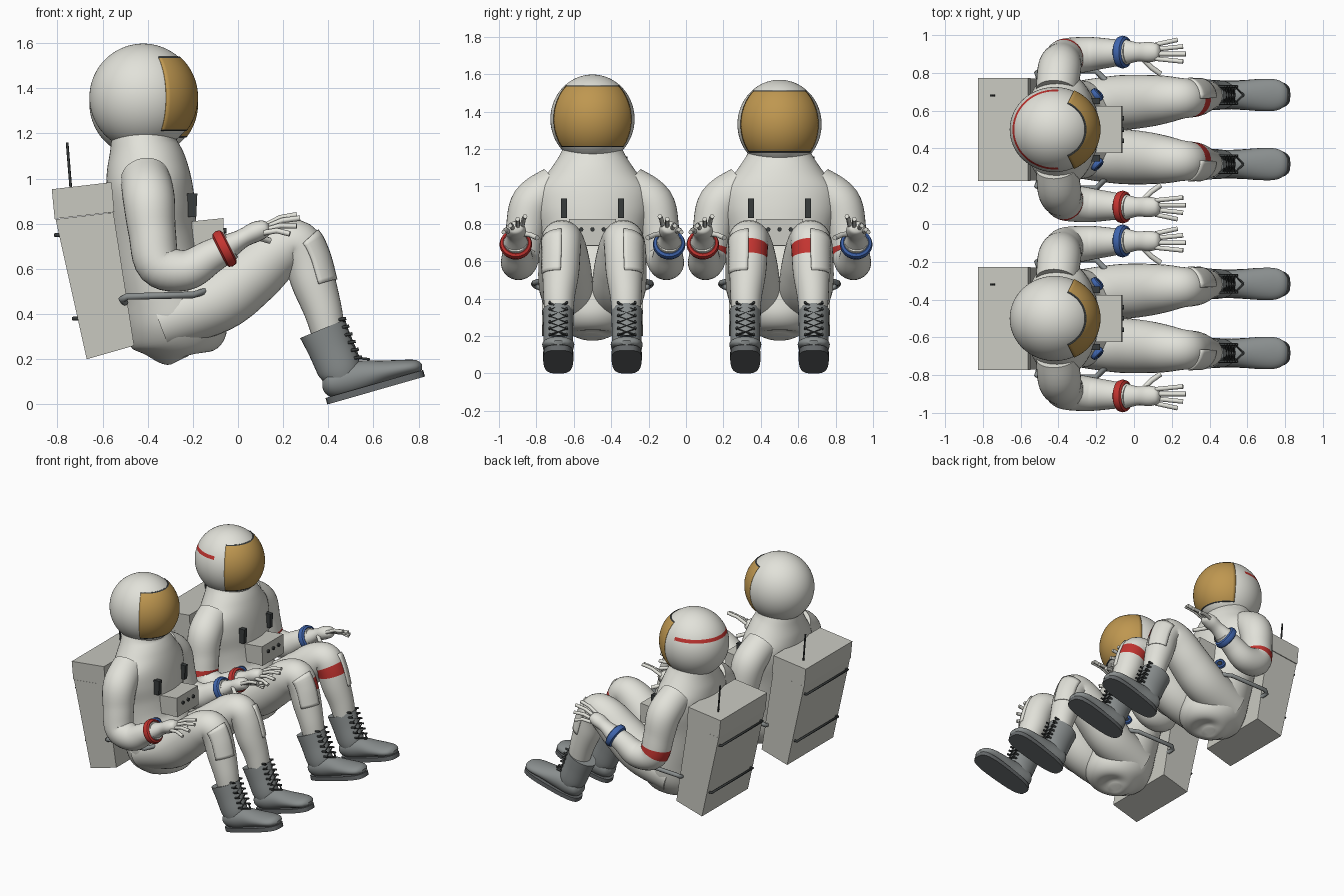
import bpy, bmesh
from math import sin, cos, pi, radians, asin, atan2, degrees
from mathutils import Vector, Matrix

if "Cube" in bpy.data.objects:
    bpy.data.objects.remove(bpy.data.objects["Cube"])


def material(name, r, g, b):
    m = bpy.data.materials.new(name)
    m.use_nodes = True
    m.diffuse_color = (r, g, b, 1)
    m.node_tree.nodes["Principled BSDF"].inputs["Base Color"].default_value = (r, g, b, 1)
    return m


SUIT = material("suit white", .76, .76, .70)
PACK = material("pack grey", .58, .58, .53)
BOOT = material("boot grey", .25, .27, .27)
SOLE = material("sole grey", .13, .14, .145)
DARK = material("dark trim", .04, .045, .045)
GOLD = material("visor gold", .52, .31, .08)
RED = material("marking red", .55, .035, .03)
BLUE = material("ring blue", .05, .13, .42)


def finish(name, bm, mats, cy, solid=0):
    """Turn a bmesh into a smooth shaded object at the seat position."""
    me = bpy.data.meshes.new(name)
    bm.to_mesh(me)
    bm.free()
    for m in mats:
        me.materials.append(m)
    me.shade_smooth()
    me.set_sharp_from_angle(angle=radians(38))
    ob = bpy.data.objects.new(name, me)
    ob.location.y = cy
    bpy.context.scene.collection.objects.link(ob)
    if solid:
        mod = ob.modifiers.new("thickness", "SOLIDIFY")
        mod.thickness = solid
    return ob


def spline(keys, steps):
    """Catmull-Rom through the key rings."""
    ks = [Vector(k) for k in keys]
    out = []
    for i in range(len(ks) - 1):
        a, b, c, d = ks[max(i - 1, 0)], ks[i], ks[i + 1], ks[min(i + 2, len(ks) - 1)]
        for k in range(steps):
            t = k / steps
            out.append(.5 * (2 * b + (c - a) * t + (2 * a - 5 * b + 4 * c - d) * t * t
                             + (3 * b - a - 3 * c + d) * t ** 3))
    return out + [ks[-1]]


def tube(name, keys, mats, cy, aspect=1, rule=None, sides=32, steps=6, solid=0):
    """Loft rings (x, y, z, depth radius, optional width radius); rule picks or drops faces."""
    rings = spline([tuple(k) if len(k) == 5 else (*k, k[3] * aspect) for k in keys], steps)
    pts = [Vector(r[:3]) for r in rings]
    bm = bmesh.new()
    loops = []
    for i, r in enumerate(rings):
        t = (pts[min(i + 1, len(pts) - 1)] - pts[max(i - 1, 0)]).normalized()
        side = Vector((0, 1, 0))
        side = (side - t * side.dot(t)).normalized()
        n = t.cross(side)
        loops.append([bm.verts.new(pts[i] + side * cos(a) * r[4] + n * sin(a) * r[3])
                      for a in (2 * pi * j / sides for j in range(sides))])
    for i in range(len(loops) - 1):
        for j in range(sides):
            a = 2 * pi * (j + .5) / sides
            pick = rule((i + .5) / steps, cos(a), sin(a)) if rule else 0
            if pick is not None:
                k = (j + 1) % sides
                f = bm.faces.new((loops[i][j], loops[i][k], loops[i + 1][k], loops[i + 1][j]))
                f.material_index = pick
    if not solid:
        bm.faces.new(loops[0][::-1])
        bm.faces.new(loops[-1])
    else:
        bmesh.ops.delete(bm, geom=[v for v in bm.verts if not v.link_faces], context="VERTS")
    return finish(name, bm, mats, cy, solid)


def ball(name, centre, size, mats, cy, rule=None, solid=0, u=72, v=90):
    """Ellipsoid whose faces are painted or dropped by latitude and azimuth."""
    bm = bmesh.new()
    bmesh.ops.create_uvsphere(bm, u_segments=u, v_segments=v, radius=1)
    gone = []
    for f in bm.faces:
        c = f.calc_center_median().normalized()
        pick = rule(degrees(asin(c.z)), abs(degrees(atan2(c.y, c.x)))) if rule else 0
        if pick is None:
            gone.append(f)
        else:
            f.material_index = pick
    bmesh.ops.delete(bm, geom=gone, context="FACES")
    bmesh.ops.transform(bm, verts=bm.verts, matrix=Matrix.Translation(centre) @ Matrix.Diagonal((*size, 1)))
    return finish(name, bm, mats, cy, solid)


def prism(name, outline, depth, mat, cy, matrix=Matrix(), bevel=0):
    """Extrude an outline in x-z symmetrically along y."""
    bm = bmesh.new()
    f = bm.faces.new([bm.verts.new((x, -depth, z)) for x, z in outline])
    new = bmesh.ops.extrude_face_region(bm, geom=[f])["geom"]
    bmesh.ops.translate(bm, verts=[g for g in new if isinstance(g, bmesh.types.BMVert)], vec=(0, 2 * depth, 0))
    bmesh.ops.recalc_face_normals(bm, faces=bm.faces)
    bmesh.ops.transform(bm, verts=bm.verts, matrix=matrix)
    return finish(name, bm, [mat], cy)


def rod(name, points, radius, mat, cy):
    cu = bpy.data.curves.new(name, "CURVE")
    cu.dimensions = "3D"
    cu.bevel_depth = radius
    cu.bevel_resolution = 2
    cu.use_fill_caps = True
    sp = cu.splines.new("POLY")
    sp.points.add(len(points) - 1)
    for p, co in zip(sp.points, points):
        p.co = (*co, 1)
    cu.materials.append(mat)
    ob = bpy.data.objects.new(name, cu)
    ob.location.y = cy
    bpy.context.scene.collection.objects.link(ob)


def ring(name, centre, axis, major, minor, mat, cy):
    bm = bmesh.new()
    n, m = 32, 8
    grid = [[bm.verts.new(((major + minor * cos(b)) * cos(a), (major + minor * cos(b)) * sin(a), 1.4 * minor * sin(b)))
             for b in (2 * pi * j / m for j in range(m))] for a in (2 * pi * i / n for i in range(n))]
    for i in range(n):
        for j in range(m):
            p, q = grid[i], grid[(i + 1) % n]
            bm.faces.new((p[j], q[j], q[(j + 1) % m], p[(j + 1) % m]))
    turn = Vector(axis).to_track_quat("Z", "Y").to_matrix().to_4x4()
    bmesh.ops.transform(bm, verts=bm.verts, matrix=Matrix.Translation(centre) @ turn)
    finish(name, bm, [mat], cy)


def limbs(s, tag, cy, marked):
    # arm, glove and wrist ring
    arm = [(-.41, .2, 1.0, .11), (-.395, .32, .91, .115), (-.38, .36, .76, .105), (-.35, .385, .62, .1),
           (-.23, .4, .595, .09), (-.12, .405, .655, .075), (-.03, .41, .705, .062)]
    tube(tag + "arm", [(x, s * y, z, r) for x, y, z, r in arm], [SUIT, RED], cy,
         rule=lambda u, c, n: int(marked and 2.5 < u < 2.85))
    ring(tag + "wrist_ring", (-.06, s * .41, .69), (.9, 0, .45), .069, .018, RED if s < 0 else BLUE, cy)
    glove = [(-.05, .41, .695, .058), (.02, .41, .735, .042), (.08, .41, .765, .045), (.125, .41, .78, .035),
             (.14, .41, .785, .012)]
    tube(tag + "glove", [(x, s * y, z, r) for x, y, z, r in glove], [SUIT], cy, 1.2, sides=20)
    for k, (x, y, z) in enumerate([(.26, .36, .84), (.275, .4, .825), (.26, .44, .79), (.23, .475, .755)]):
        root = (.115, s * (.375 + .025 * k), .79 - .01 * k)
        mid = ((x + .115) / 2, s * (y + .375 + .025 * k) / 2, (z + root[2]) / 2 + .012)
        rod(tag + "finger", [root, mid, (x, s * y, z)], .012, SUIT, cy)
    rod(tag + "thumb", [(.04, s * .38, .75), (.09, s * .33, .74), (.14, s * .295, .725)], .014, SUIT, cy)

    # leg with knee marking and raised pocket
    leg = [(-.34, .12, .37, .13), (-.1, .14, .46, .145), (.05, .15, .57, .14), (.17, .16, .675, .125),
           (.255, .165, .71, .108), (.3, .166, .65, .102), (.335, .17, .54, .098), (.375, .178, .42, .085),
           (.4, .18, .32, .075)]
    path = [(x, s * y, z, r) for x, y, z, r in leg]
    tube(tag + "leg", path, [SUIT, RED], cy,
         rule=lambda u, c, n: int(marked and 4.6 < u < 5.35 and s * c < 0))
    tube(tag + "knee_pocket", [(x, y, z, r + .008) for x, y, z, r in path], [SUIT], cy, solid=.012,
         rule=lambda u, c, n: 0 if 4.3 < u < 6.1 and s * c > 0 and n > .15 else None)

    # boot shaft, upper and sole
    y = s * .183
    tube(tag + "boot_shaft", [(.375, y, .335, .108, .084), (.41, y, .25, .1, .08), (.45, y, .15, .095, .078),
                              (.46, y, .09, .07, .065)], [BOOT], cy)
    upper = [(.375, .095, .02, .03), (.40, .095, .06, .065), (.46, .105, .075, .075), (.55, .125, .07, .076),
             (.65, .145, .05, .084), (.74, .16, .038, .084), (.79, .166, .03, .065), (.815, .165, .012, .03)]
    tube(tag + "boot_upper", [(x, y, z, d, w) for x, z, d, w in upper], [BOOT], cy, sides=24)
    plan = []
    for k in range(32):
        c, n = cos(2 * pi * k / 32), sin(2 * pi * k / 32)
        px = .225 * (abs(c) ** .7) * (1 if c > 0 else -1)
        plan.append((px, (.08 + .03 * px) * (abs(n) ** .6) * (1 if n > 0 else -1)))
    tilt = Matrix.Translation((.608, y, .076)) @ Matrix.Rotation(radians(-16), 4, "Y") @ Matrix.Rotation(pi / 2, 4, "X")
    prism(tag + "boot_sole", plan, .015, SOLE, cy, tilt)
    for flip in (-1, 1):
        lace = [(.465 + .014 * k, y + flip * (.045 if k % 2 else -.045), .375 - .034 * k) for k in range(6)]
        rod(tag + "boot_lace", lace + [(.58, y, .2)], .006, DARK, cy)
        for p in lace[::2] + lace[1::2]:
            rod(tag + "lace_hook", [(p[0] - .02, p[1], p[2]), (p[0] + .014, p[1], p[2] + .006)], .007, DARK, cy)

    # side handle, chest strap and hose connectors
    rod(tag + "side_handle", [(-.5, s * .26, .45), (-.515, s * .3, .465), (-.49, s * .315, .478), (-.2, s * .31, .485),
                              (-.15, s * .26, .5), (-.105, s * .2, .55)], .015, BOOT, cy)
    prism(tag + "chest_strap", [(-.235, .83), (-.185, .83), (-.18, .935), (-.235, .935)], .016, DARK, cy,
          Matrix.Translation((0, s * .152, 0)))
    for x, z, mat in ((-.195, .63, BLUE), (-.17, .485, RED if s < 0 else BLUE)):
        ring(tag + "hose_connector", (x, s * .185, z), (.7, s * .7, .2), .026, .013, mat, cy)
        ball(tag + "hose_plug", (x, s * .185, z), (.02, .02, .02), [DARK], cy, u=12, v=8)


def figure(tag, cy, marked, drop):
    # torso, lofted upward from the seat
    torso = [(-.25, .2, .03, .05), (-.255, .215, .12, .13), (-.26, .27, .205, .2), (-.275, .36, .225, .25),
             (-.3, .47, .225, .262), (-.35, .6, .2, .265), (-.375, .75, .195, .28), (-.385, .88, .195, .31),
             (-.395, .98, .19, .305), (-.405, 1.07, .175, .24), (-.415, 1.15, .15, .185), (-.415, 1.2, .14, .16)]
    tube(tag + "torso", [(x, 0, z, d, w) for x, z, d, w in torso], [SUIT], cy, sides=48)

    # helmet with visor shell, dark at its upper and lower rims
    centre = (-.42, 0, 1.36 - drop)
    ball(tag + "helmet", centre, (.238, .225, .238), [SUIT, RED], cy,
         lambda lat, az: int(marked and 20 < lat < 26 and az > 85))
    ball(tag + "visor", centre, (.243, .23, .243), [GOLD, DARK], cy, solid=.008,
         rule=lambda lat, az: None if az > 67 or not -38 < lat < 48 else int(lat < -36 or lat > 46))

    # chest control box with knobs
    prism(tag + "chest_box", [(-.21, .68), (-.06, .685), (-.065, .825), (-.21, .81)], .125, PACK, cy)
    for y in (-.06, 0, .06):
        rod(tag + "control_knob", [(-.07, y, .77), (-.052, y, .77)], .012, DARK, cy)

    # backpack, lid, rails and antenna
    prism(tag + "backpack", [(-.808, .82), (-.552, .85), (-.46, .26), (-.67, .2)], .27, PACK, cy)
    prism(tag + "backpack_lid", [(-.825, .953), (-.56, .984), (-.548, .852), (-.812, .822)], .273, PACK, cy)
    for x, z in ((-.8, .75), (-.72, .38)):
        rod(tag + "pack_rail", [(x + .03, -.24, z), (x - .01, -.24, z), (x - .01, .24, z), (x + .03, .24, z)],
            .009, DARK, cy)
    rod(tag + "antenna", [(-.74, .18, .95), (-.757, .18, 1.16)], .006, DARK, cy)

    for s, side in ((1, "left_"), (-1, "right_")):
        limbs(s, tag + side, cy, marked)


figure("first_", -.5, False, 0)
figure("second_", .5, True, .028)
